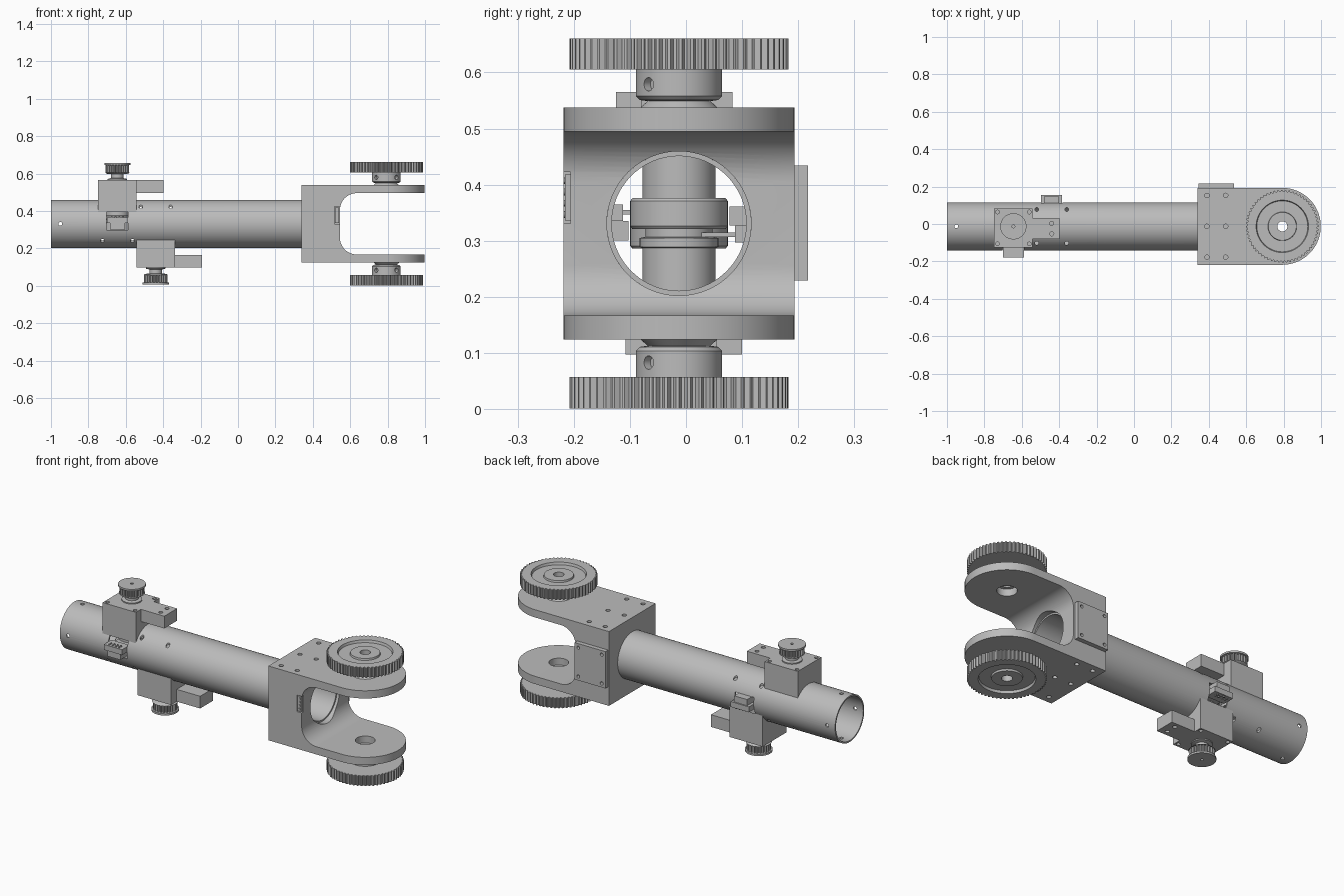
import bpy, bmesh
from math import pi, sin, cos, radians
from mathutils import Matrix, Vector

if "Cube" in bpy.data.objects:
    bpy.data.objects.remove(bpy.data.objects["Cube"])

grey = bpy.data.materials.new("machined_grey")
grey.use_nodes = True
COLOR = (0.5, 0.5, 0.5, 1)
grey.diffuse_color = COLOR
grey.node_tree.nodes["Principled BSDF"].inputs["Base Color"].default_value = COLOR

parts = []
PLACE = Matrix.Translation((0, -0.0125, 0.331))   # tube axis to world
TUBE_R = 0.1285


def finish(name, bm):
    bmesh.ops.recalc_face_normals(bm, faces=bm.faces)
    mesh = bpy.data.meshes.new(name)
    bm.to_mesh(mesh)
    bm.free()
    mesh.materials.append(grey)
    ob = bpy.data.objects.new(name, mesh)
    bpy.context.collection.objects.link(ob)
    parts.append(ob)
    return ob


def add_box(bm, lo, hi):
    lo, hi = Vector(lo), Vector(hi)
    m = Matrix.Translation((lo + hi) / 2) @ Matrix.Diagonal((*(hi - lo), 1))
    bmesh.ops.create_cube(bm, size=1, matrix=m)


def add_rod(bm, a, b, r, segs=20):
    a, b = Vector(a), Vector(b)
    d = b - a
    m = Matrix.Translation((a + b) / 2) @ d.to_track_quat('Z', 'Y').to_matrix().to_4x4()
    bmesh.ops.create_cone(bm, cap_ends=True, segments=segs, radius1=r, radius2=r,
                          depth=d.length, matrix=m)


def prism(name, pts, vec):
    bm = bmesh.new()
    face = bm.faces.new([bm.verts.new(p) for p in pts])
    out = bmesh.ops.extrude_face_region(bm, geom=[face])["geom"]
    bmesh.ops.translate(bm, vec=vec, verts=[v for v in out if isinstance(v, bmesh.types.BMVert)])
    return finish(name, bm)


def lathe(name, profile, centre, segs=64, teeth=0, depth=0.0):
    """Revolve a closed (radius, z) loop; optional teeth on the outermost radius."""
    segs = teeth * 4 if teeth else segs
    top = max(r for r, z in profile)
    bm = bmesh.new()
    rings = []
    for i in range(segs):
        a = 2 * pi * i / segs
        cut = depth if i % 4 > 1 else 0
        rings.append([bm.verts.new((centre + (r - cut * (r == top)) * cos(a),
                                    (r - cut * (r == top)) * sin(a), z)) for r, z in profile])
    n = len(profile)
    for i in range(segs):
        p, q = rings[i], rings[(i + 1) % segs]
        for k in range(n):
            bm.faces.new((p[k], q[k], q[(k + 1) % n], p[(k + 1) % n]))
    return finish(name, bm)


def cut(ob, cutter):
    mod = ob.modifiers.new("cut", 'BOOLEAN')
    mod.object, mod.operation, mod.solver = cutter, 'DIFFERENCE', 'EXACT'
    deps = bpy.context.evaluated_depsgraph_get()
    mesh = bpy.data.meshes.new_from_object(ob.evaluated_get(deps))
    ob.modifiers.clear()
    ob.data = mesh
    parts.remove(cutter)
    bpy.data.objects.remove(cutter)


def drill(ob, rods=(), boxes=()):
    bm = bmesh.new()
    for a, b, r in rods:
        add_rod(bm, a, b, r, 64 if r > 0.04 else 20)
    for lo, hi in boxes:
        add_box(bm, lo, hi)
    cut(ob, finish("cutter", bm))


def box(name, lo, hi):
    bm = bmesh.new()
    add_box(bm, lo, hi)
    return finish(name, bm)


# Yoke: rounded plan, filleted slot, tube bore, bolt holes and front notch
PIVOT, YR, YH, SLOT, FIL = 0.793, 0.2055, 0.207, 0.164, 0.09
plan = [(0.34, -YR, -YH)]
plan += [(PIVOT + YR * cos(a), YR * sin(a), -YH) for a in (radians(t) for t in range(-90, 91, 4))]
plan += [(0.34, YR, -YH)]
yoke = prism("yoke", plan, (0, 0, 2 * YH))
back = 0.545 + FIL
slot = [(1.2, -0.5, SLOT)]
for sgn, start in ((1, 90), (-1, 180)):
    for t in range(0, 91, 6):
        a = radians(start + t)
        slot.append((back + FIL * cos(a), -0.5, sgn * (SLOT - FIL) + FIL * sin(a)))
slot.append((1.2, -0.5, -SLOT))
cut(yoke, prism("slot_cutter", slot, (0, 1, 0)))
drill(yoke, [((0.3, 0, 0), (0.6, 0, 0), TUBE_R)])
holes = [((PIVOT, 0, -0.3), (PIVOT, 0, 0.3), 0.05)]
for s in (1, -1):
    for x in (0.39, 0.49):
        for y in (-0.165, 0, 0.165):
            holes.append(((x, y, s * 0.15), (x, y, s * 0.25), 0.012))
drill(yoke, holes, [((0.515, -0.25, 0), (0.56, -0.193, 0.092))])

# Small connector in the yoke notch
bm = bmesh.new()
add_box(bm, (0.518, -0.202, 0.004), (0.54, -0.19, 0.088))
for k in range(4):
    add_rod(bm, (0.53, -0.203, 0.016 + 0.02 * k), (0.53, -0.206, 0.016 + 0.02 * k), 0.006, 12)
finish("yoke_connector", bm)

# Cover plate on the back of the yoke
plate = box("cover_plate", (0.345, YR, -0.102), (0.535, 0.2295, 0.103))
drill(plate, [((x, 0.21, z), (x, 0.25, z), 0.009) for x in (0.368, 0.512) for z in (-0.08, 0.08)])

# Main tube with cross holes and connector windows
tube = lathe("main_tube", [(0.12, 0), (TUBE_R, 0), (TUBE_R, 1.53), (0.12, 1.53)], 0, 80)
tube.data.transform(Matrix.Translation((-1, 0, 0)) @ Matrix.Rotation(pi / 2, 4, 'Y'))
MOTORS = ((1, -0.645), (-1, -0.44))
holes = [((-0.95, -0.2, 0), (-0.95, 0.2, 0), 0.01), ((-0.95, 0, -0.2), (-0.95, 0, 0.2), 0.01)]
for s, mx in MOTORS:
    holes += [((mx + dx, y, -s * 0.03), (mx + dx, y, -s * 0.2), 0.01)
              for dx in (-0.08, 0.08) for y in (-0.09, 0.09)]
windows = []
for s, mx in MOTORS:
    ya, yb = sorted((-s * 0.08, -s * 0.2))
    za, zb = sorted((-s * 0.033, s * 0.075))
    windows.append(((mx - 0.058, ya, za), (mx + 0.058, yb, zb)))
drill(tube, holes, windows)

for side, mx in MOTORS:
    first = len(parts)
    tag = "upper_" if side > 0 else "lower_"

    # Timing wheel with a recessed outer face, plus its clamping hub
    lathe(tag + "timing_wheel",
          [(0.027, 0.274), (0.195, 0.274), (0.195, 0.3295), (0.14, 0.3295), (0.136, 0.316),
           (0.077, 0.316), (0.075, 0.326), (0.027, 0.326)], PIVOT, teeth=60, depth=0.009)
    hub = lathe(tag + "wheel_hub",
                [(0.027, 0.2), (0.046, 0.2), (0.046, 0.207), (0.068, 0.207), (0.056, 0.218),
                 (0.07, 0.22), (0.077, 0.227), (0.077, 0.274), (0.027, 0.274)], PIVOT)
    screws = []
    for ang in (-45, -135):
        d = Vector((cos(radians(ang)), side * sin(radians(ang)), 0))
        c = Vector((PIVOT, 0, 0.248))
        screws.append((c + d * 0.06, c + d * 0.1, 0.012))
    drill(hub, screws)

    # Motor mount saddled on the tube, with side arm
    mount = box(tag + "motor_mount", (mx - 0.1025, -0.1125, 0.03), (mx + 0.1025, 0.0955, 0.234))
    drill(mount, [((-1.2, 0, 0), (0.2, 0, 0), TUBE_R)])
    drill(mount, [((mx + dx, -0.0085 + dy, 0.22), (mx + dx, -0.0085 + dy, 0.25), 0.01)
                  for dx in (-0.085, 0.085) for dy in (-0.085, 0.085)])
    arm = box(tag + "mount_arm", (mx + 0.1025, -0.068, 0.166), (mx + 0.247, 0.045, 0.234))
    drill(arm, [((mx + 0.205, y, 0.22), (mx + 0.205, y, 0.25), 0.011) for y in (-0.04, 0.016)])

    # Drive pulley: hub, toothed band and two flanges
    P = 0.008
    lathe(tag + "pulley_core",
          [(P, 0.225), (0.052, 0.225), (0.052, 0.24), (0.034, 0.244), (0.034, 0.265),
           (0.058, 0.268), (0.066, 0.274), (0.05, 0.276), (0.05, 0.312), (0.07, 0.314),
           (0.07, 0.324), (P, 0.324)], mx)
    lathe(tag + "pulley_teeth", [(0.045, 0.274), (0.063, 0.274), (0.063, 0.316), (0.045, 0.316)],
          mx, teeth=24, depth=0.008)

    # Motor body and encoder disc inside the tube
    lathe(tag + "motor_body",
          [(0.004, -0.045), (0.083, -0.045), (0.087, -0.04), (0.087, 0.005), (0.083, 0.01),
           (0.06, 0.01), (0.06, 0.024), (0.07, 0.026), (0.07, 0.042), (0.065, 0.044),
           (0.065, 0.13), (0.004, 0.13)], mx)

    # Encoder board and its connector poking through the window
    bm = bmesh.new()
    add_box(bm, (mx - 0.045, -0.13, 0.016), (mx + 0.045, -0.04, 0.024))
    add_box(bm, (mx - 0.056, -0.167, 0.004), (mx + 0.056, -0.1, 0.034))
    add_box(bm, (mx - 0.04, -0.16, -0.03), (mx + 0.04, -0.09, 0.004))
    for k in range(4):
        for y in (-0.155, -0.139):
            x = mx - 0.03 + 0.02 * k
            add_rod(bm, (x, y, 0.03), (x, y, 0.04), 0.005, 10)
    finish(tag + "encoder_connector", bm)

    # Lower set is the upper one turned about the tube axis
    if side < 0:
        for ob in parts[first:]:
            ob.data.transform(Matrix.Rotation(pi, 4, 'X'))

# Move to place and smooth the round surfaces
bpy.ops.object.select_all(action='DESELECT')
for ob in parts:
    ob.data.transform(PLACE)
    ob.select_set(True)
bpy.context.view_layer.objects.active = parts[0]
bpy.ops.object.shade_smooth_by_angle(angle=radians(30))
